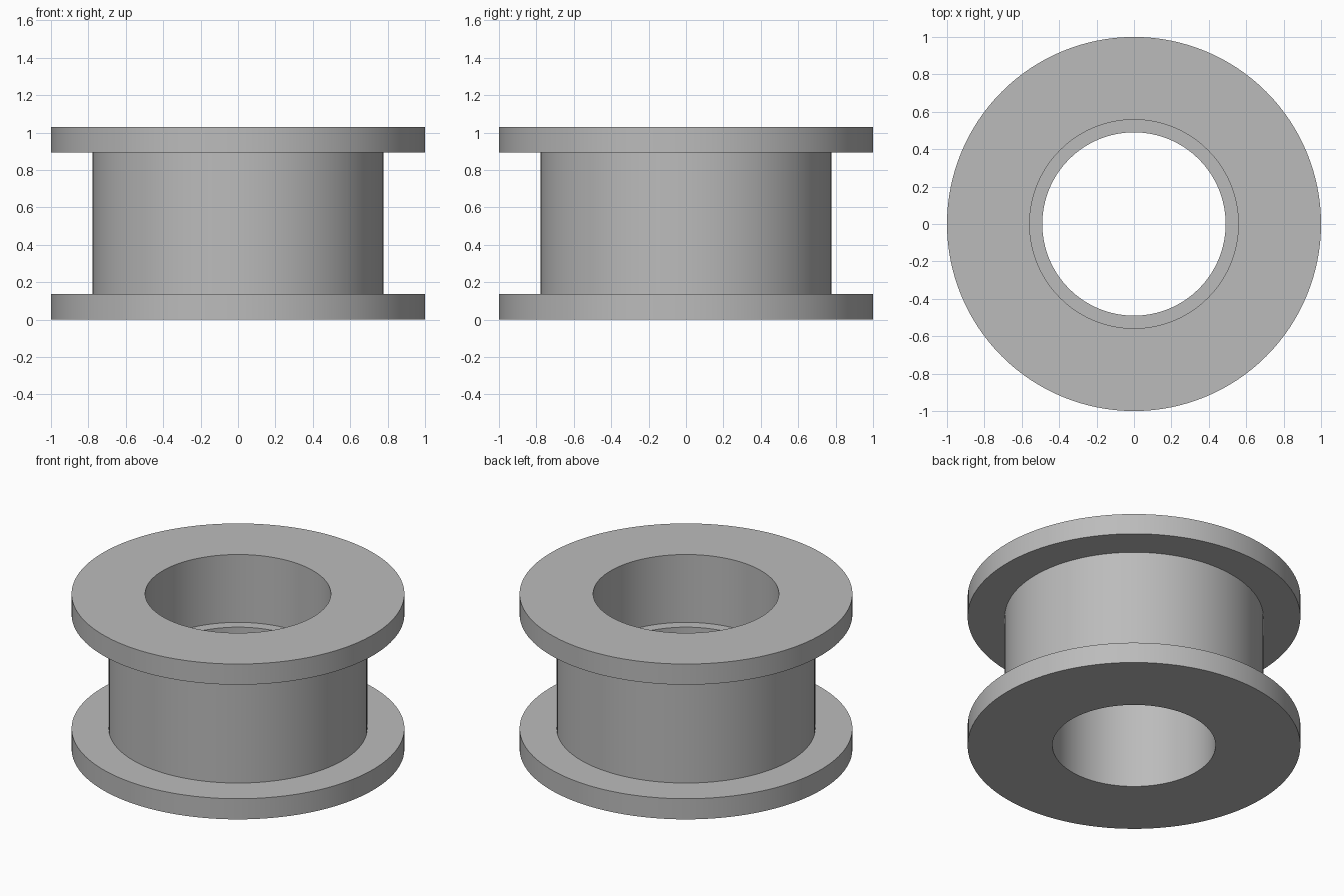
import bpy, bmesh, math

cube = bpy.data.objects.get("Cube")
if cube:
    bpy.data.objects.remove(cube, do_unlink=True)

SEGMENTS = 128
HEIGHT, FLANGE = 1.03, 0.137
FLANGE_R, CORE_R = 1.0, 0.777
BORE_R, COUNTERBORE_R, LEDGE_Z = 0.49, 0.558, 0.58

# Plain grey finish
grey = bpy.data.materials.new("plain grey")
grey.use_nodes = True
color = (0.5, 0.5, 0.5, 1)
grey.diffuse_color = color
grey.node_tree.nodes["Principled BSDF"].inputs["Base Color"].default_value = color


def lathe(name, profile):
    """Revolve a closed (radius, height) profile around the z axis."""
    bm = bmesh.new()
    verts = [bm.verts.new((r, 0, z)) for r, z in profile]
    edges = [bm.edges.new((a, b)) for a, b in zip(verts, verts[1:] + verts[:1])]
    bmesh.ops.spin(bm, geom=verts + edges, cent=(0, 0, 0), axis=(0, 0, 1),
                   angle=math.tau, steps=SEGMENTS, use_merge=True)
    bmesh.ops.remove_doubles(bm, verts=bm.verts, dist=0.0001)
    bmesh.ops.recalc_face_normals(bm, faces=bm.faces)
    mesh = bpy.data.meshes.new(name)
    bm.to_mesh(mesh)
    bm.free()
    mesh.materials.append(grey)
    obj = bpy.data.objects.new(name, mesh)
    bpy.context.collection.objects.link(obj)
    bpy.ops.object.select_all(action="DESELECT")
    obj.select_set(True)
    bpy.context.view_layer.objects.active = obj
    bpy.ops.object.shade_smooth_by_angle(angle=math.radians(30))
    return obj


# Flanged roller with a stepped bore
lathe("flanged_roller", [
    (BORE_R, 0), (FLANGE_R, 0),
    (FLANGE_R, FLANGE), (CORE_R, FLANGE),
    (CORE_R, HEIGHT - FLANGE), (FLANGE_R, HEIGHT - FLANGE),
    (FLANGE_R, HEIGHT), (COUNTERBORE_R, HEIGHT),
    (COUNTERBORE_R, LEDGE_Z), (BORE_R, LEDGE_Z),
])
